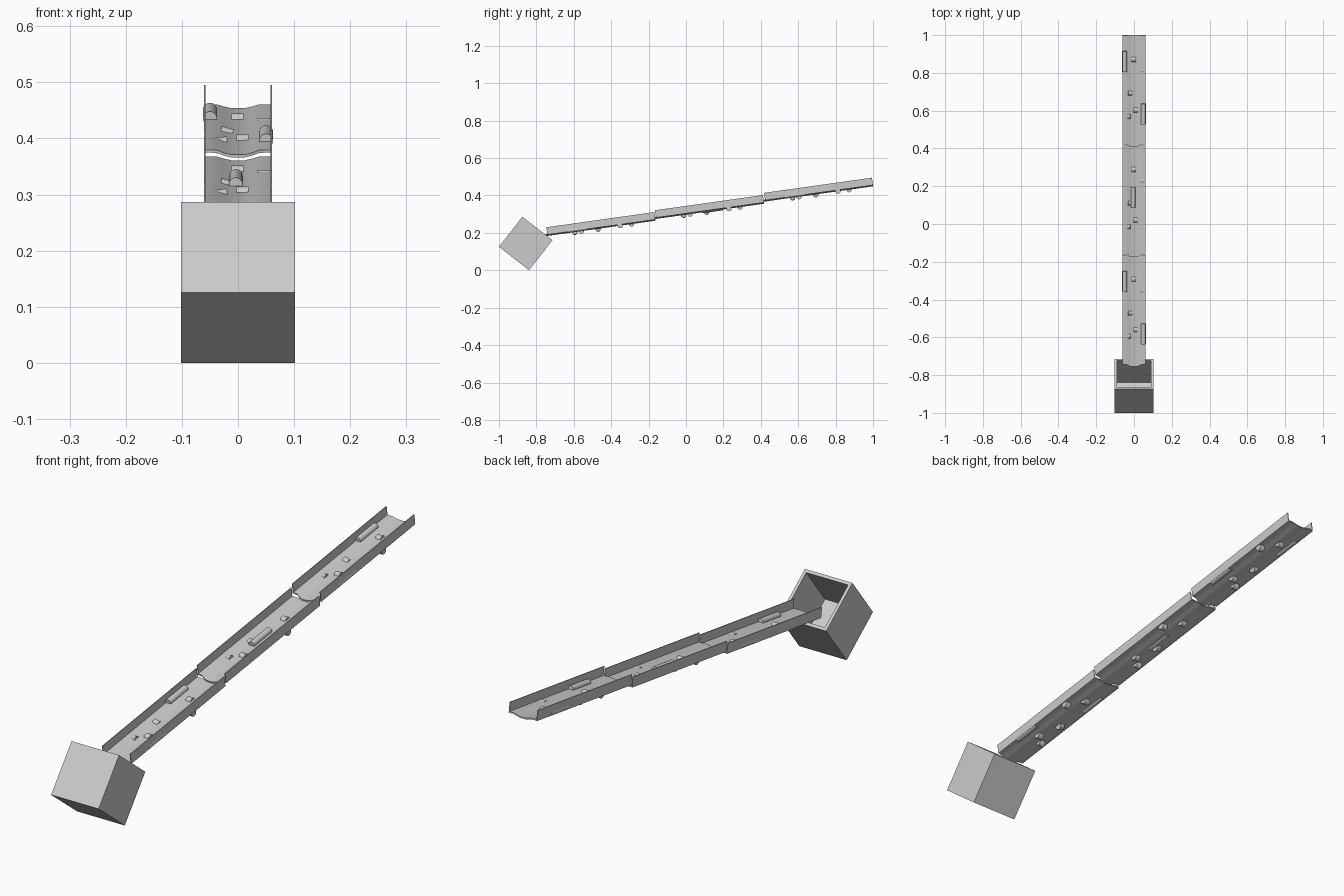
import bpy, bmesh, math
from mathutils import Matrix, Vector

if "Cube" in bpy.data.objects:
    bpy.data.objects.remove(bpy.data.objects["Cube"])

TILT = math.radians(8)


def finish(name, bm, mat):
    bmesh.ops.transform(bm, matrix=mat, verts=bm.verts)
    bmesh.ops.recalc_face_normals(bm, faces=bm.faces)
    me = bpy.data.meshes.new(name)
    bm.to_mesh(me)
    bm.free()
    ob = bpy.data.objects.new(name, me)
    bpy.context.collection.objects.link(ob)
    return ob


def smooth(ob, deg=30):
    bpy.ops.object.select_all(action='DESELECT')
    ob.select_set(True)
    bpy.context.view_layer.objects.active = ob
    bpy.ops.object.shade_smooth_by_angle(angle=math.radians(deg))


def box(bm, size, at):
    bmesh.ops.create_cube(bm, size=1, matrix=Matrix.Translation(at) @ Matrix.Diagonal((*size, 1)))


def cylinder(bm, r, depth, mat, sides=20):
    bmesh.ops.create_cone(bm, cap_ends=True, segments=sides, radius1=r, radius2=r,
                          depth=depth, matrix=mat)


# Half of the floor section: x, height, tongue reach at the low end
HALF = [(0.059, 0.007, 0.0), (0.038, 0.0068, 0.003), (0.025, 0.003, 0.011), (0.012, 0.0, 0.014)]
SECTION = [(-x, z, t) for x, z, t in HALF] + [(x, z, t) for x, z, t in reversed(HALF)]
THICK = 0.005

# Pegs poking through the floor: x, distance down from the upper end, roll
PEGS = [(-0.001, 0.13, 0), (0.046, 0.19, 0), (-0.022, 0.31, 16), (0.008, 0.40, 0), (-0.029, 0.435, -8)]


def channel(label, y_top, z_top, bumpers):
    mat = Matrix.Translation((0, y_top, z_top)) @ Matrix.Rotation(TILT, 4, 'X')
    length = 0.577 / math.cos(TILT)

    # Dished floor with a tongue at the low end
    bm = bmesh.new()
    outline = SECTION + [(x, z - THICK, t) for x, z, t in reversed(SECTION)]
    low = [bm.verts.new((x, -length - t, z)) for x, z, t in outline]
    high = [bm.verts.new((x, 0, z)) for x, z, t in outline]
    n, m = len(outline), len(SECTION)
    for i in range(n):
        j = (i + 1) % n
        bm.faces.new((low[i], low[j], high[j], high[i]))
    for ring in (low, high):
        for i in range(m - 1):
            bm.faces.new((ring[i], ring[i + 1], ring[n - 2 - i], ring[n - 1 - i]))
    smooth(finish(label + "_floor", bm, mat), 25)

    # Thin side walls
    bm = bmesh.new()
    for s in (-1, 1):
        box(bm, (0.003, length, 0.040), (s * 0.0595, -length / 2, 0.0215))
    finish(label + "_walls", bm, mat)

    # Short pegs lying across the floor
    bm = bmesh.new()
    for x, d, roll in PEGS:
        cylinder(bm, 0.014, 0.022, Matrix.Translation((x, -d, -0.005))
                 @ Matrix.Rotation(math.radians(roll), 4, 'Y') @ Matrix.Rotation(math.pi / 2, 4, 'Y'))
    smooth(finish(label + "_pegs", bm, mat))

    # Long rounded bumpers
    bm = bmesh.new()
    for x, d, z in bumpers:
        cylinder(bm, 0.0125, 0.11, Matrix.Translation((x, -d, z)) @ Matrix.Rotation(math.pi / 2, 4, 'X'))
    smooth(finish(label + "_bumpers", bm, mat))


SIDES = [(-0.050, 0.14, 0.009), (0.050, 0.42, 0.008)]
channel("upper_channel", 1.0, 0.454, SIDES)
channel("middle_channel", 0.417, 0.361, [(-0.004, 0.277, 0.003)])
channel("lower_channel", -0.164, 0.270, SIDES)

# Open catch box tipped toward the channel
bm = bmesh.new()
H, T = 0.102, 0.017
box(bm, (2 * H, 2 * H, 2 * H), (0, 0, 0))
bm.normal_update()
top = max(bm.faces, key=lambda f: f.calc_center_median().z)
bmesh.ops.inset_region(bm, faces=[top], thickness=T)
inner = bmesh.ops.extrude_face_region(bm, geom=[top])
bmesh.ops.translate(bm, vec=Vector((0, 0, T - 2 * H)),
                    verts=[v for v in inner['geom'] if isinstance(v, bmesh.types.BMVert)])
if top.is_valid:
    bmesh.ops.delete(bm, geom=[top], context='FACES_ONLY')
finish("catch_box", bm, Matrix.Translation((0, -0.857, 0.1432)) @ Matrix.Rotation(math.radians(-38), 4, 'X'))
